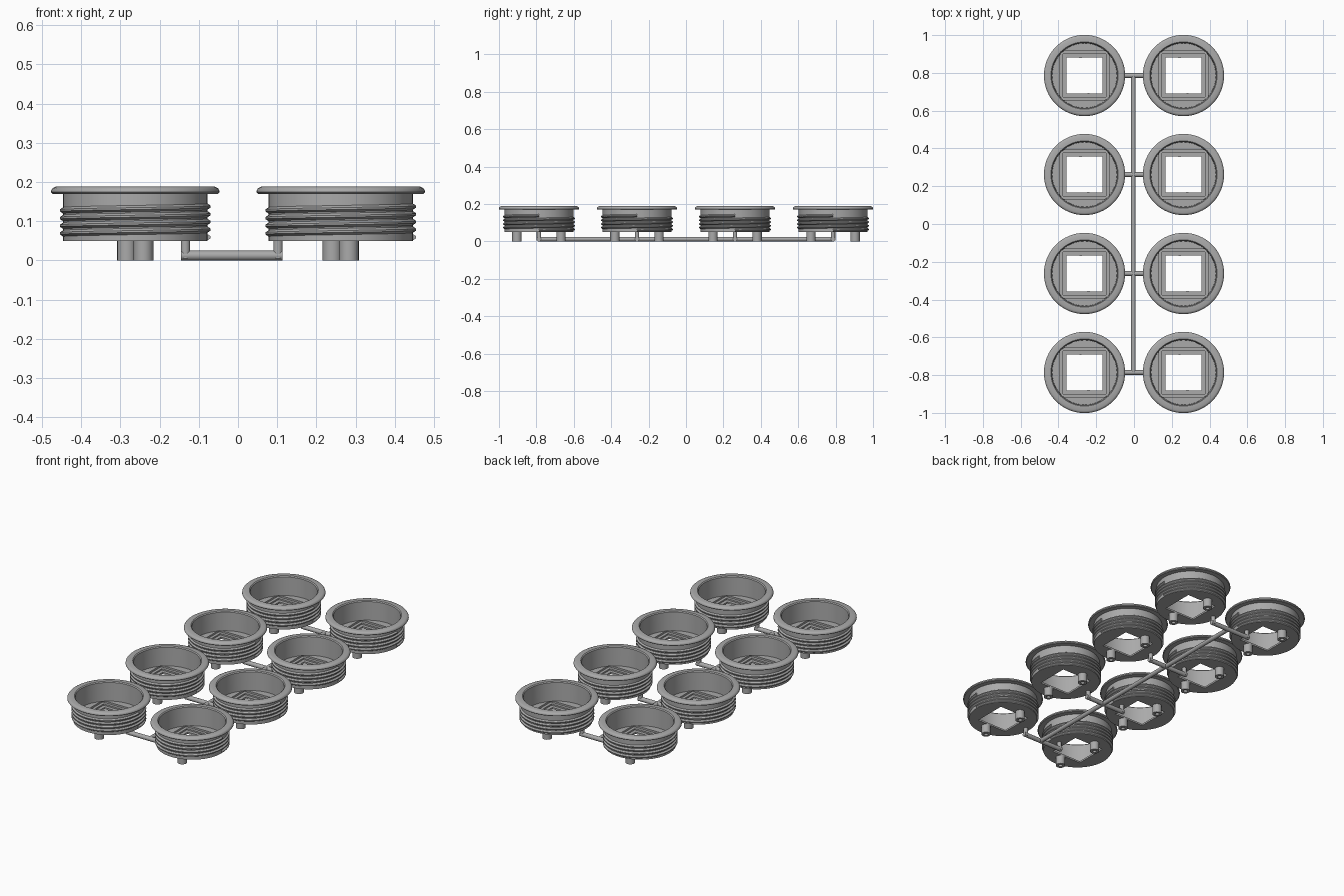
import bpy, bmesh, math
from mathutils import Vector

if "Cube" in bpy.data.objects:
    bpy.data.objects.remove(bpy.data.objects["Cube"], do_unlink=True)

SEG = 64
BASE = 0.05          # underside of each cup
SPACING = 0.524

grey = bpy.data.materials.new("plastic grey")
grey.use_nodes = True
grey.diffuse_color = (0.4, 0.4, 0.4, 1)
grey.node_tree.nodes["Principled BSDF"].inputs["Base Color"].default_value = (0.4, 0.4, 0.4, 1)


def finish(bm, name, angle=35):
    bmesh.ops.recalc_face_normals(bm, faces=bm.faces)
    mesh = bpy.data.meshes.new(name)
    bm.to_mesh(mesh)
    bm.free()
    mesh.materials.append(grey)
    for p in mesh.polygons:
        p.use_smooth = True
    mesh.set_sharp_from_angle(angle=math.radians(angle))
    return mesh


def place(mesh, name, loc=(0, 0, 0)):
    ob = bpy.data.objects.new(name, mesh)
    ob.location = loc
    bpy.context.collection.objects.link(ob)
    return ob


def loft(rings, name, seg=SEG):
    """Closed loop of rings (radius, z, square?) joined around the z axis."""
    bm = bmesh.new()
    loops = []
    for r, z, square in rings:
        loop = []
        for i in range(seg):
            a = 2 * math.pi * i / seg
            c, s = math.cos(a), math.sin(a)
            k = r / max(abs(c), abs(s)) if square else r
            loop.append(bm.verts.new((k * c, k * s, z)))
        loops.append(loop)
    for n, lower in enumerate(loops):
        upper = loops[(n + 1) % len(loops)]
        for i in range(seg):
            j = (i + 1) % seg
            bm.faces.new((lower[i], lower[j], upper[j], upper[i]))
    return finish(bm, name)


def thread(name, root, crest, z0, pitch, turns):
    """Helical ridge with a V-shaped section and capped ends."""
    bm = bmesh.new()
    section = ((root, 0), (crest, 0.35), (crest, 0.6), (root, 0.95))
    rows = []
    for i in range(int(turns * SEG) + 1):
        a = 2 * math.pi * i / SEG
        z = z0 + pitch * i / SEG
        rows.append([bm.verts.new((r * math.cos(a), r * math.sin(a), z + h * pitch))
                     for r, h in section])
    for a, b in zip(rows, rows[1:]):
        for k in range(len(section)):
            m = (k + 1) % len(section)
            bm.faces.new((a[k], a[m], b[m], b[k]))
    bm.faces.new(rows[0])
    bm.faces.new(rows[-1])
    return finish(bm, name, 25)


def rod(name, start, end, radius):
    start, end = Vector(start), Vector(end)
    d = end - start
    bm = bmesh.new()
    bmesh.ops.create_cone(bm, cap_ends=True, segments=20, radius1=radius,
                          radius2=radius, depth=d.length)
    bm.transform(d.to_track_quat('Z', 'Y').to_matrix().to_4x4())
    return place(finish(bm, name), name, (start + end) / 2)


# Cup: round shell, rounded flange, stepped square opening in the floor
cup = loft([
    (0.184, BASE, False), (0.184, 0.17, False),
    (0.211, 0.17, False), (0.215, 0.174, False), (0.214, 0.180, False),
    (0.210, 0.185, False), (0.203, 0.188, False),
    (0.178, 0.188, False), (0.173, 0.183, False), (0.171, 0.078, False),
    (0.130, 0.078, True), (0.130, 0.068, True),
    (0.114, 0.068, True), (0.114, 0.060, True),
    (0.095, 0.060, True), (0.095, BASE, True)], "cup")

ridge = thread("screw_thread", 0.182, 0.1925, BASE, 0.0195, 4.0)

# Foot peg: short tube with a blind hole underneath
peg = loft([(0.025, 0, False), (0.025, 0.055, False), (0.011, 0.055, False),
            (0.011, 0, False)], "foot_peg", 24)

# Four rows of paired cups, joined by a crossbar with upturned ends
rows = [(n - 1.5) * SPACING for n in range(4)]
for n, y in enumerate(rows, 1):
    for side, x in (("right", -SPACING / 2), ("left", SPACING / 2)):
        place(cup, f"cup_{side}_{n}", (x, y, 0))
        place(ridge, f"screw_thread_{side}_{n}", (x, y, 0))
        for end, s in (("front", -1), ("back", 1)):
            place(peg, f"foot_peg_{side}_{end}_{n}", (x - s * 0.021, y + s * 0.118, 0))
    rod(f"crossbar_{n}", (-0.146, y, 0.0125), (0.114, y, 0.0125), 0.0125)
    for side, x in (("right", -0.134), ("left", 0.102)):
        rod(f"riser_{side}_{n}", (x, y, 0.005), (x, y, 0.056), 0.012)

# Long runner that carries the crossbars
rod("runner", (-0.003, rows[0], 0.0125), (-0.003, rows[-1], 0.0125), 0.0122)
